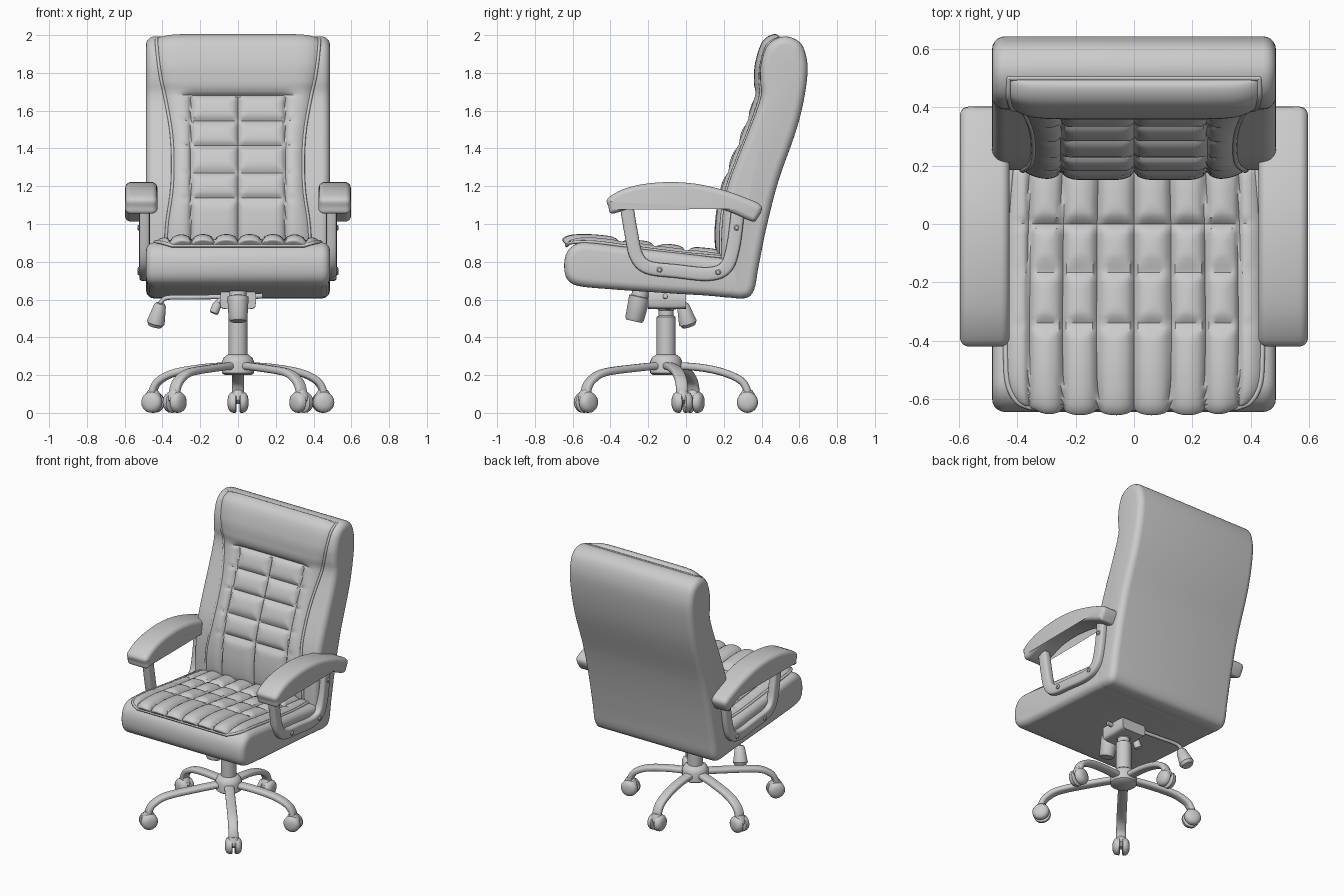
import bpy, bmesh, math
from mathutils import Vector as V

if "Cube" in bpy.data.objects:
    bpy.data.objects.remove(bpy.data.objects["Cube"])


def spline(pts, n=6, closed=False):
    """Catmull-Rom samples through the given points."""
    p = [V(q) for q in pts]
    m, out = len(p), []
    get = (lambda i: p[i % m]) if closed else (lambda i: p[max(0, min(m - 1, i))])
    for i in range(m if closed else m - 1):
        a, b, c, d = get(i - 1), get(i), get(i + 1), get(i + 2)
        for k in range(n):
            t = k / n
            out.append(0.5 * (2 * b + (c - a) * t + (2 * a - 5 * b + 4 * c - d) * t * t
                              + (3 * b - a - 3 * c + d) * t ** 3))
    return out if closed else out + [p[-1]]


def rings_to_object(name, rings, loop=True, caps=True):
    """Skin a list of equal-length point rings."""
    bm = bmesh.new()
    vs = [[bm.verts.new(p) for p in r] for r in rings]
    n = len(rings[0])
    for a, b in zip(vs, vs[1:]):
        for i in range(n if loop else n - 1):
            j = (i + 1) % n
            bm.faces.new((a[i], a[j], b[j], b[i]))
    if caps and loop:
        bm.faces.new(vs[0])
        bm.faces.new(vs[-1])
    bmesh.ops.recalc_face_normals(bm, faces=bm.faces)
    me = bpy.data.meshes.new(name)
    bm.to_mesh(me)
    bm.free()
    ob = bpy.data.objects.new(name, me)
    bpy.context.collection.objects.link(ob)
    return ob


def slab(name, profile, half, r, x0=0.0, n=4):
    """Side profile (y, z), counter-clockwise, widened along x with rounded rims."""
    p = spline([(y, z, 0) for y, z in profile], n, True)
    m = len(p)
    nor = []
    for i in range(m):
        t = (p[(i + 1) % m] - p[i - 1]).normalized()
        nor.append(V((t.y, -t.x, 0)))
    steps = [math.pi / 2 * k / 5 for k in range(6)]
    sect = [(half - r + r * math.sin(a), r * (1 - math.cos(a))) for a in steps]
    sect = [(-x, i) for x, i in reversed(sect)] + sect
    rings = []
    for x, inset in sect:
        q = [a - b * inset for a, b in zip(p, nor)]
        rings.append([(x0 + x, c.x, c.y) for c in q])
    return rings_to_object(name, rings)


def sweep(name, path, side, rs, rn, power=0.6, n=6):
    """Rounded-box section along a path; side is the fixed width axis."""
    p, side, rings = spline(path, n), V(side), []
    for i, c in enumerate(p):
        t = (p[min(i + 1, len(p) - 1)] - p[max(i - 1, 0)]).normalized()
        nrm = t.cross(side).normalized()
        ring = []
        for k in range(20):
            a = 2 * math.pi * k / 20
            ca, sa = math.cos(a), math.sin(a)
            ring.append(c + side * rs * math.copysign(abs(ca) ** power, ca)
                        + nrm * rn * math.copysign(abs(sa) ** power, sa))
        rings.append(ring)
    return rings_to_object(name, rings)


def rod(name, a, b, profile, seg=28):
    """Turned part from a to b; profile is (fraction, radius) pairs."""
    a, b = V(a), V(b)
    q = (b - a).to_track_quat('Z', 'Y')
    rings = [[a + (b - a) * f + q @ V((r * math.cos(2 * math.pi * k / seg),
              r * math.sin(2 * math.pi * k / seg), 0)) for k in range(seg)] for f, r in profile]
    return rings_to_object(name, rings)


def tube(name, pts, r):
    cu = bpy.data.curves.new(name, 'CURVE')
    cu.dimensions, cu.bevel_depth, cu.bevel_resolution = '3D', r, 2
    cu.use_fill_caps = True
    sp = cu.splines.new('POLY')
    sp.points.add(len(pts) - 1)
    for s, c in zip(sp.points, pts):
        s.co = (*c, 1)
    ob = bpy.data.objects.new(name, cu)
    bpy.context.collection.objects.link(ob)


def pad(name, path, sign, thick, axis, rows, cols, limit):
    """Tufted cushion: path of (half width, y, z) starting at the free end."""
    p = spline(path, 12)
    m, nu, rings, base = len(p), 96, [], []
    for i, c in enumerate(p):
        t = p[min(i + 1, m - 1)] - p[max(i - 1, 0)]
        nrm = V((0, -t.z, t.y)).normalized() * sign
        end = 1 - abs(2 * i / (m - 1) - 1) ** 24
        pos = c[axis]
        inside = 1 / (1 + math.exp((pos - limit[0]) * limit[1]))
        ring, flat = [], []
        for k in range(nu + 1):
            u = math.sin(math.pi / 2 * (2 * k / nu - 1))
            x = u * c.x
            groove = lambda d: 0.45 * math.exp(-(d / 0.008) ** 2) + 0.4 * math.exp(-(d / 0.03) ** 2)
            fade = 1 / (1 + math.exp((abs(x) - cols[-1] - 0.03) * 60))
            g = max(groove(pos - s) for s in rows) * fade
            g = max(g, max(groove(abs(x) - s) for s in cols) * inside)
            h = thick * (1 - abs(u) ** 10) * end * (1 - g)
            flat.append(V((x, c.y, c.z)))
            ring.append(flat[-1] + nrm * h)
        rings.append(ring)
        base.append(flat)
    rings_to_object(name, rings, loop=False)
    border = [r[0] for r in reversed(base)] + base[0][1:-1] + [r[-1] for r in base]
    tube(name + "_piping", border, 0.009)


# Upholstered seat box and back shell
slab("seat_base", [(-0.645, 0.78), (-0.63, 0.71), (-0.57, 0.672), (-0.4, 0.655), (-0.19, 0.64),
                   (0.1, 0.622), (0.28, 0.615), (0.31, 0.7), (0.27, 0.8), (0.1, 0.83),
                   (-0.25, 0.87), (-0.5, 0.9), (-0.58, 0.895), (-0.63, 0.85)], 0.487, 0.045)
slab("back_shell", [(0.2, 0.62), (0.31, 0.607), (0.36, 0.65), (0.385, 0.78), (0.43, 1.0),
                    (0.49, 1.23), (0.57, 1.455), (0.612, 1.6), (0.64, 1.76), (0.64, 1.87),
                    (0.605, 1.96), (0.52, 1.993), (0.435, 1.95), (0.398, 1.85), (0.393, 1.76),
                    (0.395, 1.67), (0.335, 1.5), (0.275, 1.35), (0.215, 1.18), (0.19, 1.0),
                    (0.185, 0.8), (0.185, 0.67)], 0.487, 0.045)

# Tufted cushions with piping
pad("back_cushion", [(0.43, 0.5, 1.985), (0.43, 0.435, 1.95), (0.42, 0.4, 1.85), (0.405, 0.393, 1.76),
                     (0.385, 0.393, 1.67), (0.355, 0.335, 1.5), (0.345, 0.275, 1.35),
                     (0.35, 0.215, 1.18), (0.375, 0.187, 1.0), (0.385, 0.185, 0.82)],
    -1, 0.034, 2, [1.68, 1.54, 1.41, 1.27, 1.13], [0, 0.25], (1.69, 80))
pad("seat_cushion", [(0.35, -0.632, 0.885), (0.40, -0.61, 0.9), (0.432, -0.55, 0.905),
                     (0.44, -0.45, 0.9), (0.44, -0.25, 0.873), (0.435, 0.0, 0.842),
                     (0.42, 0.2, 0.825)],
    1, 0.042, 1, [0, -0.16, -0.35], [0, 0.125, 0.245, 0.36], (9, 1))

# Armrests: padded top, U-shaped frame, bolts
for s, tag in ((1, "right"), (-1, "left")):
    slab("armrest_pad_" + tag, [(-0.395, 1.055), (-0.32, 1.075), (-0.2, 1.115), (-0.06, 1.125),
                                (0.1, 1.105), (0.24, 1.06), (0.345, 1.015), (0.375, 1.025),
                                (0.4, 1.095), (0.3, 1.145), (0.18, 1.185), (0.05, 1.213),
                                (-0.085, 1.222), (-0.22, 1.212), (-0.33, 1.185), (-0.415, 1.135),
                                (-0.41, 1.09)], 0.085, 0.03, 0.512 * s)
    x = 0.495 * s
    sweep("arm_frame_" + tag, [(x, -0.315, 1.1), (x, -0.29, 0.95), (x, -0.262, 0.83), (x, -0.2, 0.77),
                               (x, -0.05, 0.75), (x, 0.12, 0.735), (x, 0.21, 0.77), (x, 0.25, 0.88),
                               (x, 0.275, 1.07)], (1, 0, 0), 0.028, 0.036, 0.5)
    for y, z in ((0.268, 0.98), (0.17, 0.745), (-0.14, 0.757)):
        rod("arm_bolt_" + tag, (0.515 * s, y, z), (0.533 * s, y, z), [(0, 0.015), (0.7, 0.015), (1, 0.009)], 14)

# Gas column, hub and tilt mechanism
C = V((0, -0.105, 0))
rod("hub", C + V((0, 0, 0.2)), C + V((0, 0, 0.31)),
    [(0, 0.07), (0.1, 0.085), (0.65, 0.085), (0.85, 0.075), (1, 0.052)])
rod("gas_column", C + V((0, 0, 0.27)), C + V((0, 0, 0.62)),
    [(0, 0.05), (0.68, 0.05), (0.7, 0.04), (0.78, 0.04), (0.8, 0.046), (1, 0.046)])
sweep("tilt_housing", [(0, -0.2, 0.6), (0, -0.1, 0.598), (0, 0.0, 0.6)], (1, 0, 0), 0.095, 0.05, 0.35)
rod("tension_knob", (0, -0.235, 0.66), (0, -0.275, 0.485),
    [(0, 0.045), (0.25, 0.045), (0.27, 0.056), (0.93, 0.05), (1, 0.042)])

# Height and tilt levers
tube("height_lever", spline([(-0.05, -0.05, 0.615), (-0.25, -0.03, 0.612), (-0.37, -0.02, 0.61),
                             (-0.405, -0.015, 0.59), (-0.415, -0.01, 0.56)]), 0.012)
rod("height_lever_handle", (-0.41, -0.02, 0.58), (-0.44, 0.015, 0.46),
    [(0, 0.022), (0.1, 0.032), (0.85, 0.048), (1, 0.036)])
tube("tilt_lever", spline([(0.13, -0.11, 0.62), (-0.08, -0.11, 0.6), (-0.11, -0.11, 0.57)]), 0.014)
rod("tilt_lever_knob", (-0.105, -0.11, 0.585), (-0.13, -0.11, 0.525), [(0, 0.014), (0.2, 0.024), (0.9, 0.024), (1, 0.015)])

# Five curved legs with twin-wheel casters
ends = [(0, 0.325), (0.45, -0.02), (-0.45, 0.04), (0.335, -0.53), (-0.335, -0.53)]
for i, (ex, ey) in enumerate(ends):
    d = V((ex, ey, 0)) - C
    L = d.length
    d.normalize()
    side = V((-d.y, d.x, 0))
    path = [C + d * r + V((0, 0, z)) for r, z in ((0.04, 0.25), (0.18, 0.24), (L - 0.13, 0.215),
            (L - 0.04, 0.175), (L - 0.005, 0.13), (L, 0.09))]
    sweep("leg_%d" % i, path, side, 0.032, 0.02, 0.7)
    hub = V((ex, ey, 0.056))
    for s in (-1, 1):
        rod("caster_wheel_%d" % i, hub + side * 0.008 * s, hub + side * 0.055 * s,
            [(0, 0.05), (0.1, 0.056), (0.5, 0.055), (0.75, 0.048), (0.92, 0.034), (1, 0.018)], 24)
    rod("caster_hood_%d" % i, hub + V((0, 0, -0.01)), hub + V((0, 0, 0.065)),
        [(0, 0.02), (0.3, 0.045), (0.65, 0.042), (1, 0.025)], 20)

# Smooth shading
for ob in bpy.data.objects:
    ob.select_set(ob.type == 'MESH')
bpy.context.view_layer.objects.active = bpy.data.objects["seat_base"]
bpy.ops.object.shade_smooth_by_angle(angle=math.radians(40))
